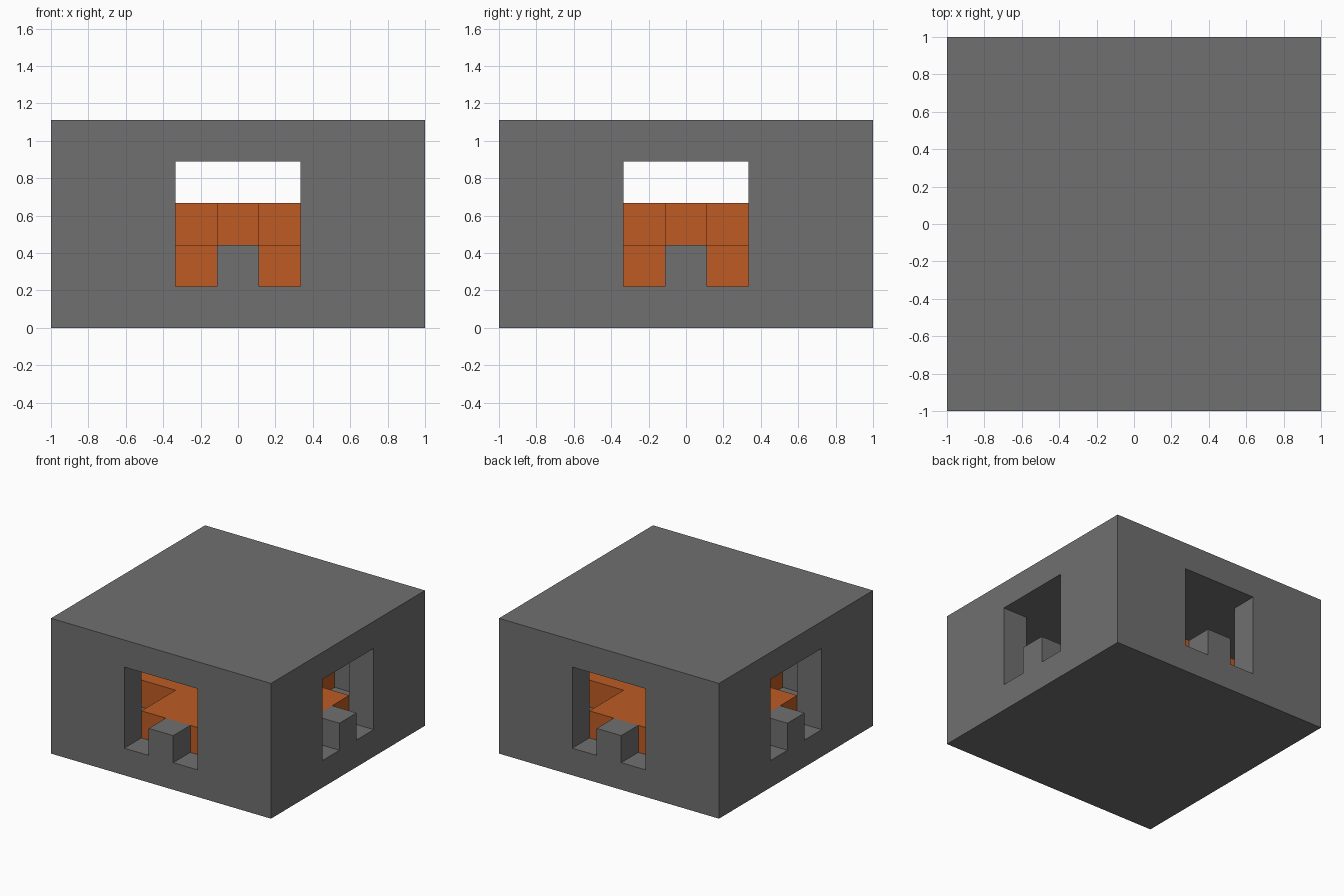
import bpy
import bmesh
from math import pi
from mathutils import Matrix, Vector

UNIT = 2 / 9  # the model sits on a grid of nine cells

cube = bpy.data.objects.get("Cube")
if cube:
    bpy.data.objects.remove(cube, do_unlink=True)


def make_material(name, color):
    mat = bpy.data.materials.new(name)
    mat.use_nodes = True
    mat.diffuse_color = color
    mat.node_tree.nodes["Principled BSDF"].inputs["Base Color"].default_value = color
    return mat


grey = make_material("stone_grey", (0.16, 0.16, 0.16, 1))
orange = make_material("warm_orange", (0.51, 0.105, 0.017, 1))


def plan_block(name, quarter, bottom, top, mat):
    """Repeat a quarter outline four times round z and extrude it upward."""
    bm = bmesh.new()
    verts = []
    for turn in range(4):
        rot = Matrix.Rotation(turn * pi / 2, 3, "Z")
        verts += [bm.verts.new(rot @ Vector((x, y, bottom)) * UNIT) for x, y in quarter]
    base = bm.faces.new(verts)
    result = bmesh.ops.extrude_face_region(bm, geom=[base], use_keep_orig=True)
    raised = [g for g in result["geom"] if isinstance(g, bmesh.types.BMVert)]
    bmesh.ops.translate(bm, verts=raised, vec=(0, 0, (top - bottom) * UNIT))
    bmesh.ops.recalc_face_normals(bm, faces=bm.faces)
    mesh = bpy.data.meshes.new(name)
    bm.to_mesh(mesh)
    bm.free()
    mesh.materials.append(mat)
    obj = bpy.data.objects.new(name, mesh)
    bpy.context.collection.objects.link(obj)
    return obj


# Outer shell, hollowed by a square chamber with a window in each wall
shell = plan_block("outer_shell", [(4.5, 4.5)], 0, 5, grey)
cutter = plan_block(
    "chamber_cutter",
    [(5, -1.5), (5, 1.5), (3.5, 1.5), (3.5, 3.5), (1.5, 3.5)], 1, 4, grey)
cutter.hide_render = True
cut = shell.modifiers.new("hollow", "BOOLEAN")
cut.operation = "DIFFERENCE"
cut.solver = "EXACT"
cut.object = cutter
bpy.context.view_layer.objects.active = shell
bpy.ops.object.modifier_apply(modifier=cut.name)
bpy.data.objects.remove(cutter, do_unlink=True)

# Cross-shaped platform with a smaller raised cross in the middle
plan_block("cross_platform", [(3.5, -1.5), (3.5, 1.5), (1.5, 1.5)], 1, 2, orange)
plan_block("raised_cross", [(1.5, -0.5), (1.5, 0.5), (0.5, 0.5)], 2, 3, orange)

# One block standing on each window sill
for side, (x, y) in {"front": (0, -4), "back": (0, 4), "left": (4, 0), "right": (-4, 0)}.items():
    block = plan_block(side + "_sill_block", [(0.5, 0.5)], 1, 2, grey)
    block.location = (x * UNIT, y * UNIT, 0)
